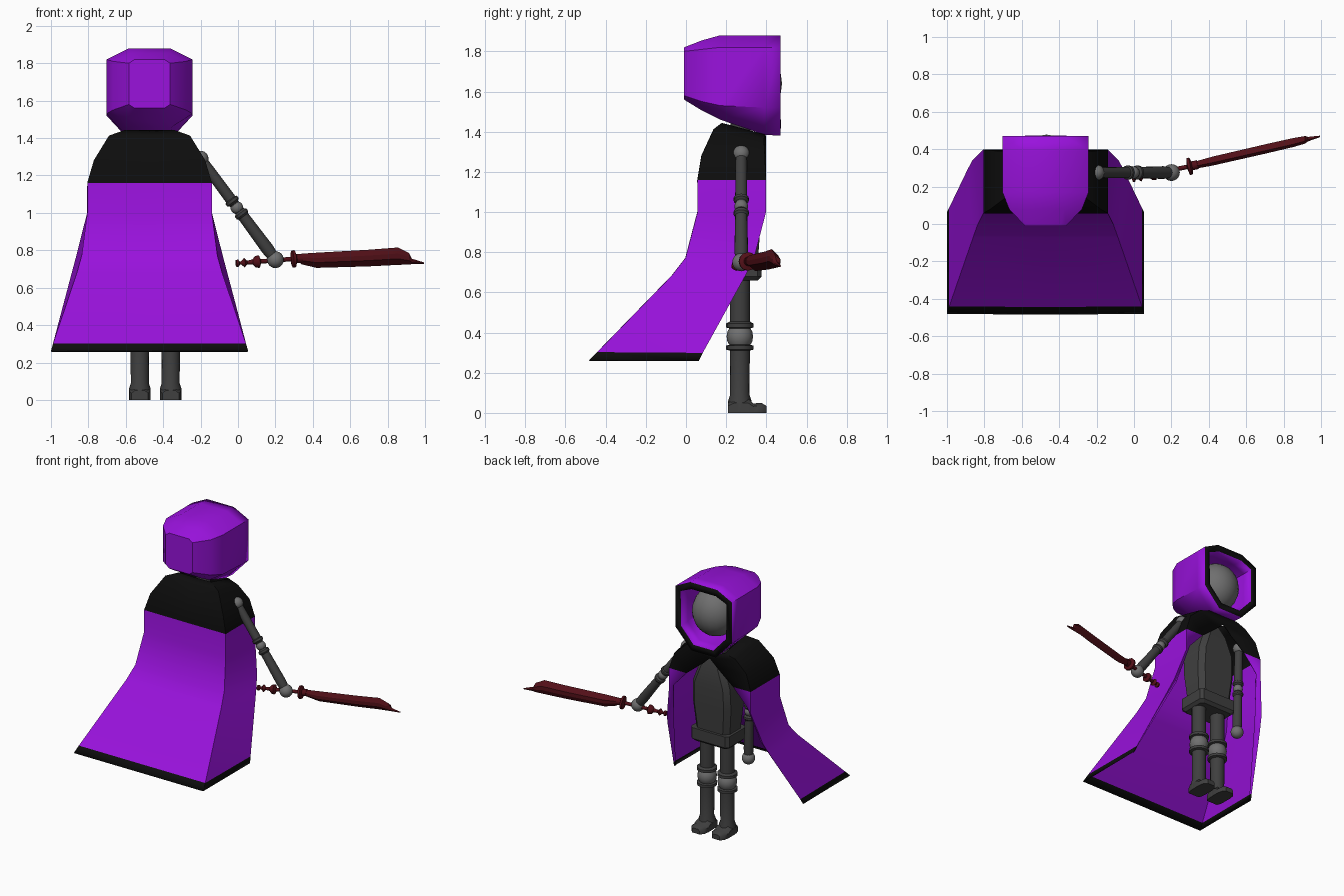
import bpy, bmesh, math
from mathutils import Vector, Matrix

if "Cube" in bpy.data.objects:
    bpy.data.objects.remove(bpy.data.objects["Cube"])

CX = -0.473   # centre line of the figure
BY = 0.272    # depth of the body axis


def mat(name, r, g, b):
    m = bpy.data.materials.new(name)
    m.diffuse_color = (r, g, b, 1)
    m.use_nodes = True
    m.node_tree.nodes["Principled BSDF"].inputs["Base Color"].default_value = m.diffuse_color
    return m


PURPLE = mat("purple_cloth", 0.32, 0.006, 0.72)
BLACK = mat("black_trim", 0.004, 0.004, 0.004)
DARK = mat("dark_grey", 0.05, 0.05, 0.05)
GREY = mat("joint_grey", 0.16, 0.16, 0.16)
RED = mat("dark_red", 0.085, 0.005, 0.009)


def loft(name, rings, mats, closed=True, cap0=True, cap1=True, angle=35, row_mat=None, normals=True):
    bm = bmesh.new()
    vs = [[bm.verts.new(p) for p in r] for r in rings]
    n = len(rings[0])
    for i, (a, b) in enumerate(zip(vs, vs[1:])):
        for j in range(n if closed else n - 1):
            k = (j + 1) % n
            f = bm.faces.new((a[j], a[k], b[k], b[j]))
            if row_mat:
                f.material_index = row_mat(i)
    if closed and cap0:
        bm.faces.new(vs[0])
    if closed and cap1:
        bm.faces.new(vs[-1])
    bmesh.ops.remove_doubles(bm, verts=bm.verts[:], dist=1e-4)
    if normals:
        bmesh.ops.recalc_face_normals(bm, faces=bm.faces[:])
    me = bpy.data.meshes.new(name)
    bm.to_mesh(me)
    bm.free()
    for m in mats:
        me.materials.append(m)
    ob = bpy.data.objects.new(name, me)
    bpy.context.collection.objects.link(ob)
    smooth(ob, angle)
    return ob


def smooth(ob, angle=35):
    bpy.ops.object.select_all(action='DESELECT')
    ob.select_set(True)
    bpy.context.view_layer.objects.active = ob
    bpy.ops.object.shade_smooth_by_angle(angle=math.radians(angle))


def lathe(name, p0, p1, profile, m, n=16):
    """Turned part: profile of (distance from p0 along the axis, radius)."""
    p0, d = Vector(p0), (Vector(p1) - Vector(p0)).normalized()
    q = d.to_track_quat('Z', 'Y')
    rings = [[p0 + q @ Vector((r * math.cos(t), r * math.sin(t), h))
              for t in (2 * math.pi * k / n for k in range(n))] for h, r in profile]
    return loft(name, rings, [m])


def ball(name, c, r, m, sz=1.0):
    bm = bmesh.new()
    bmesh.ops.create_uvsphere(bm, u_segments=20, v_segments=12, radius=r,
                              matrix=Matrix.Translation(c) @ Matrix.Diagonal((1, 1, sz, 1)))
    me = bpy.data.meshes.new(name)
    bm.to_mesh(me)
    bm.free()
    me.materials.append(m)
    ob = bpy.data.objects.new(name, me)
    bpy.context.collection.objects.link(ob)
    smooth(ob, 60)


# Cape: per row the back corner, the front corner and the front inner edge
rows = [
    ((.13, .18, 1.44), (.12, .39, 1.385), (.0, .395, 1.38)),
    ((.215, .14, 1.41), (.20, .385, 1.36), (.0, .395, 1.32)),
    ((.295, .08, 1.28), (.29, .39, 1.28), (.06, .395, 1.265)),
    ((.33, .06, 1.16), (.33, .395, 1.16), (.19, .395, 1.16)),
    ((.33, .06, 1.00), (.332, .395, 1.00), (.30, .39, 1.04)),
    ((.36, .0, .77), (.39, .335, .77), (.355, .31, .77)),
    ((.385, -.07, .68), (.414, .29, .68), (.385, .265, .68)),
    ((.513, -.44, .30), (.515, .08, .30), (.51, .07, .30)),
    ((.525, -.48, .26), (.525, .06, .26), (.52, .05, .26)),
]
rings = []
for b, f, i in rows:
    left = [(CX - x, y, z) for x, y, z in (i, f, b)]
    right = [(CX + x, y, z) for x, y, z in (b, f, i)]
    rings.append(left + [(CX, b[1], b[2])] + right)
cape = loft("cape", rings, [PURPLE, BLACK], closed=False, angle=50,
            row_mat=lambda i: 1 if i < 3 or i == 7 else 0)
s = cape.modifiers.new("thickness", 'SOLIDIFY')
s.thickness, s.offset = 0.008, 0

# Hood: half outlines from the face opening to the back of the head
hood_rows = [
    (.47, ((.11, 1.88), (.23, 1.82), (.23, 1.52), (.10, 1.38))),
    (.39, ((.11, 1.88), (.23, 1.82), (.23, 1.52), (.10, 1.385))),
    (.17, ((.11, 1.88), (.23, 1.82), (.23, 1.53), (.12, 1.46))),
    (.08, ((.10, 1.855), (.195, 1.81), (.195, 1.55), (.11, 1.505))),
    (-.01, ((.08, 1.82), (.11, 1.80), (.11, 1.58), (.08, 1.56))),
]
rings = [[(CX + x, y, z) for x, z in h] + [(CX - x, y, z) for x, z in reversed(h)]
         for y, h in hood_rows]
hood = loft("hood", rings, [PURPLE, BLACK], cap0=False, angle=45)
s = hood.modifiers.new("thickness", 'SOLIDIFY')
s.thickness, s.offset, s.material_offset_rim = 0.05, -1, 1

# Head, neck, torso and hips
ball("head", (CX + .005, .315, 1.64), .163, GREY, 1.08)
lathe("neck", (CX, BY, 1.3), (CX, BY, 1.55), [(0, .05), (.25, .05)], DARK)


def block(name, sections, chamfer):
    rs = []
    for z, w, d in sections:
        c = chamfer
        q = [(w, d - c), (w - c, d), (c - w, d), (-w, d - c),
             (-w, c - d), (c - w, -d), (w - c, -d), (w, c - d)]
        rs.append([(CX + .025 + x, BY - .01 + y, z) for x, y in q])
    loft(name, rs, [DARK], angle=25)


block("torso", [(.74, .135, .095), (.95, .155, .11), (1.10, .15, .115),
                (1.24, .10, .105), (1.36, .05, .06)], .035)
block("hips", [(.66, .135, .095), (.68, .155, .115), (.76, .155, .115)], .02)

# Legs with ringed knees and boots
for side, x in (("left", -.525), ("right", -.36)):
    y = .268
    lathe(side + "_leg", (x, y, 0), (x, y, 1),
          [(0, .058), (.06, .058), (.09, .048), (.31, .05), (.315, .068), (.335, .068), (.34, .05),
           (.42, .05), (.425, .068), (.445, .068), (.455, .05), (.70, .05)], DARK)
    lathe(side + "_knee", (x, y, .335), (x, y, 1),
          [(0, .05), (.02, .062), (.045, .066), (.07, .062), (.09, .05)], GREY)
    foot = [(.21, .045, .05), (.24, .056, .07), (.31, .058, .07), (.335, .058, .047),
            (.375, .052, .05), (.40, .03, .035)]
    loft(side + "_boot", [[(x - w, yy, 0), (x + w, yy, 0), (x + w, yy, h * .7), (x + w * .6, yy, h),
                           (x - w * .6, yy, h), (x - w, yy, h * .7)] for yy, w, h in foot],
         [DARK], angle=40)

# Arms: one hanging, one reaching out to the sword
arm_profile = [(0, .028), (.27, .030), (.275, .038), (.29, .038), (.30, .027), (.35, .027),
               (.36, .038), (.375, .038), (.385, .030), (.60, .034), (.67, .028)]
for side, a, b in (("left", (-.715, BY, 1.27), (-.70, BY, .60)),
                   ("right", (-.20, .275, 1.29), (.20, .275, .75))):
    lathe(side + "_arm", a, b, arm_profile, DARK)
    ball(side + "_shoulder", a, .042, GREY)
    ball(side + "_hand", b, .045, GREY)
    mid = Vector(a).lerp(Vector(b), .325 / .67)
    ball(side + "_elbow", mid, .034, GREY)

# Sword hilt
P0, P1 = Vector((-.01, .243, .73)), Vector((.31, .311, .755))
lathe("sword_hilt", P0, P1,
      [(0, .018), (.012, .02), (.02, .008), (.03, .010), (.045, .026), (.06, .01), (.09, .014),
       (.105, .03), (.125, .034), (.135, .012), (.30, .012), (.308, .046), (.322, .046),
       (.33, .024), (.36, .024)], RED, 12)

# Sword blade: (x, lower edge, upper edge, half thickness)
blade = [(.32, .745, .765, .012), (.34, .725, .782, .02), (.42, .706, .787, .024),
         (.70, .714, .803, .025), (.855, .722, .815, .024), (.915, .724, .785, .02),
         (.93, .726, .755, .012), (.995, .727, .735, .004)]
rings = []
for x, lo, hi, t in blade:
    y = .311 + (x - .31) * .23
    tilt = (hi - lo) * .10
    a, b = lo + (hi - lo) * .35, lo + (hi - lo) * .65
    rings.append([(x, y - tilt, hi), (x, y + t, b), (x, y + t, a),
                  (x, y + tilt, lo), (x, y - t, a), (x, y - t, b)])
loft("sword_blade", rings, [RED], angle=15)
